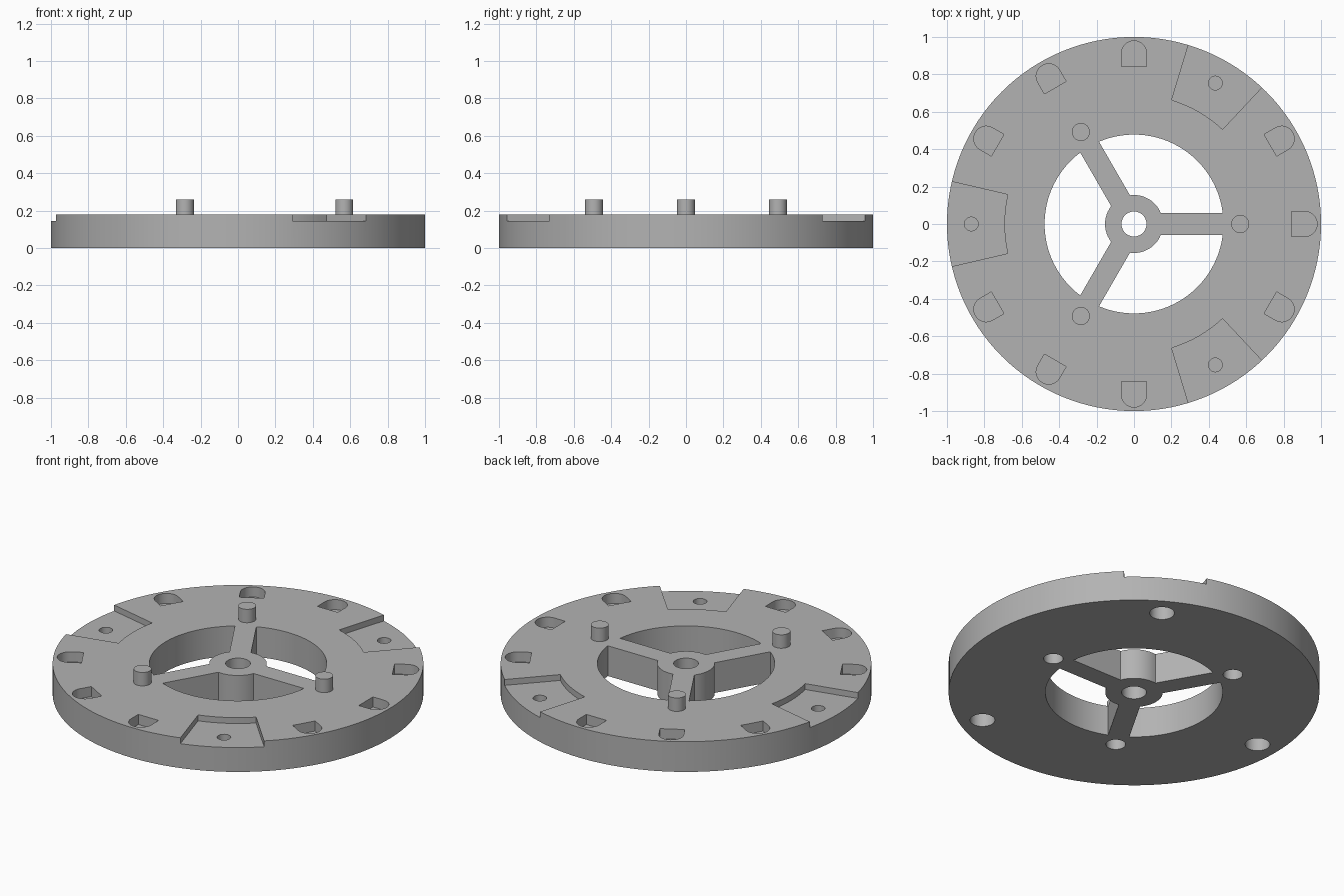
import bpy, bmesh
from math import sin, cos, pi, radians, asin
from mathutils import Matrix

if "Cube" in bpy.data.objects:
    bpy.data.objects.remove(bpy.data.objects["Cube"])

TOP = 0.18
grey = bpy.data.materials.new("mid grey")
grey.use_nodes = True
colour = (0.45, 0.45, 0.45, 1)
grey.diffuse_color = colour
grey.node_tree.nodes["Principled BSDF"].inputs["Base Color"].default_value = colour


def arc(r, start, end, n, cx=0.0):
    """Points on an arc, angles in radians, both ends included."""
    return [(cx + r * cos(start + (end - start) * i / n),
             r * sin(start + (end - start) * i / n)) for i in range(n + 1)]


def circle(r, n, cx=0.0):
    return arc(r, 0, 2 * pi, n, cx)[:-1]


def prisms(name, outline, z0, z1, angles=(0,)):
    """One object holding a copy of the extruded outline at each angle."""
    bm = bmesh.new()
    for a in angles:
        turn = Matrix.Rotation(radians(a), 3, 'Z')
        low = [bm.verts.new(turn @ Matrix.Identity(3) @ to3(p, z0)) for p in outline]
        high = [bm.verts.new(turn @ to3(p, z1)) for p in outline]
        bm.faces.new(low[::-1])
        bm.faces.new(high)
        for i in range(len(low)):
            j = (i + 1) % len(low)
            bm.faces.new((low[i], low[j], high[j], high[i]))
    bmesh.ops.recalc_face_normals(bm, faces=bm.faces)
    mesh = bpy.data.meshes.new(name)
    bm.to_mesh(mesh)
    bm.free()
    obj = bpy.data.objects.new(name, mesh)
    bpy.context.collection.objects.link(obj)
    mesh.materials.append(grey)
    return obj


def to3(p, z):
    from mathutils import Vector
    return Vector((p[0], p[1], z))


def cut(body, cutter):
    """Subtract the cutter for good, then discard it."""
    mod = body.modifiers.new(cutter.name, 'BOOLEAN')
    mod.operation = 'DIFFERENCE'
    mod.solver = 'EXACT'
    mod.object = cutter
    bpy.context.view_layer.objects.active = body
    bpy.ops.object.modifier_apply(modifier=mod.name)
    bpy.data.objects.remove(cutter)


spokes = (0, 120, 240)
recesses = (60, 180, 300)
pockets = [a for a in range(0, 360, 30) if a not in recesses]

# Solid disc
disc = prisms("wheel_disc", circle(1.0, 128), 0, TOP)

# Openings between hub, spokes and rim
hub_r, rim_r, half_spoke = 0.155, 0.478, 0.058
third = 2 * pi / 3
a_out, a_in = asin(half_spoke / rim_r), asin(half_spoke / hub_r)
window = arc(rim_r, a_out, third - a_out, 32) + arc(hub_r, third - a_in, a_in, 12)
cut(disc, prisms("window_cutter", window, -0.1, 0.3, spokes))

# Axle hole
cut(disc, prisms("axle_cutter", circle(0.067, 32), -0.1, 0.3))

# Wedge recesses open at the rim
w = radians(13.1)
wedge = arc(1.1, -w, w, 8) + arc(0.693, w, -w, 8)
cut(disc, prisms("recess_cutter", wedge, 0.145, 0.3, recesses))
cut(disc, prisms("recess_hole_cutter", circle(0.037, 24, 0.87), 0.095, 0.3, recesses))

# D-shaped pockets, rounded towards the rim
d_shape = [(0.842, -0.067)] + arc(0.067, -pi / 2, pi / 2, 16, 0.912) + [(0.842, 0.067)]
cut(disc, prisms("pocket_cutter", d_shape, TOP - 0.06, 0.3, pockets))

# Blind sockets underneath
cut(disc, prisms("large_socket_cutter", circle(0.067, 32, 0.87), -0.1, 0.085, recesses))
cut(disc, prisms("small_socket_cutter", circle(0.053, 32, 0.568), -0.1, 0.08, spokes))

# Locating pins on the spoke lines
for label, angle in zip(("left", "back_right", "front_right"), spokes):
    prisms(label + "_pin", circle(0.048, 32, 0.568), TOP - 0.01, 0.26, (angle,))

# Smooth round walls, crisp edges
for obj in bpy.context.collection.objects:
    if obj.type == 'MESH' and (obj == disc or obj.name.endswith("_pin")):
        bpy.ops.object.select_all(action='DESELECT')
        obj.select_set(True)
        bpy.context.view_layer.objects.active = obj
        bpy.ops.object.shade_smooth_by_angle(angle=radians(30))
